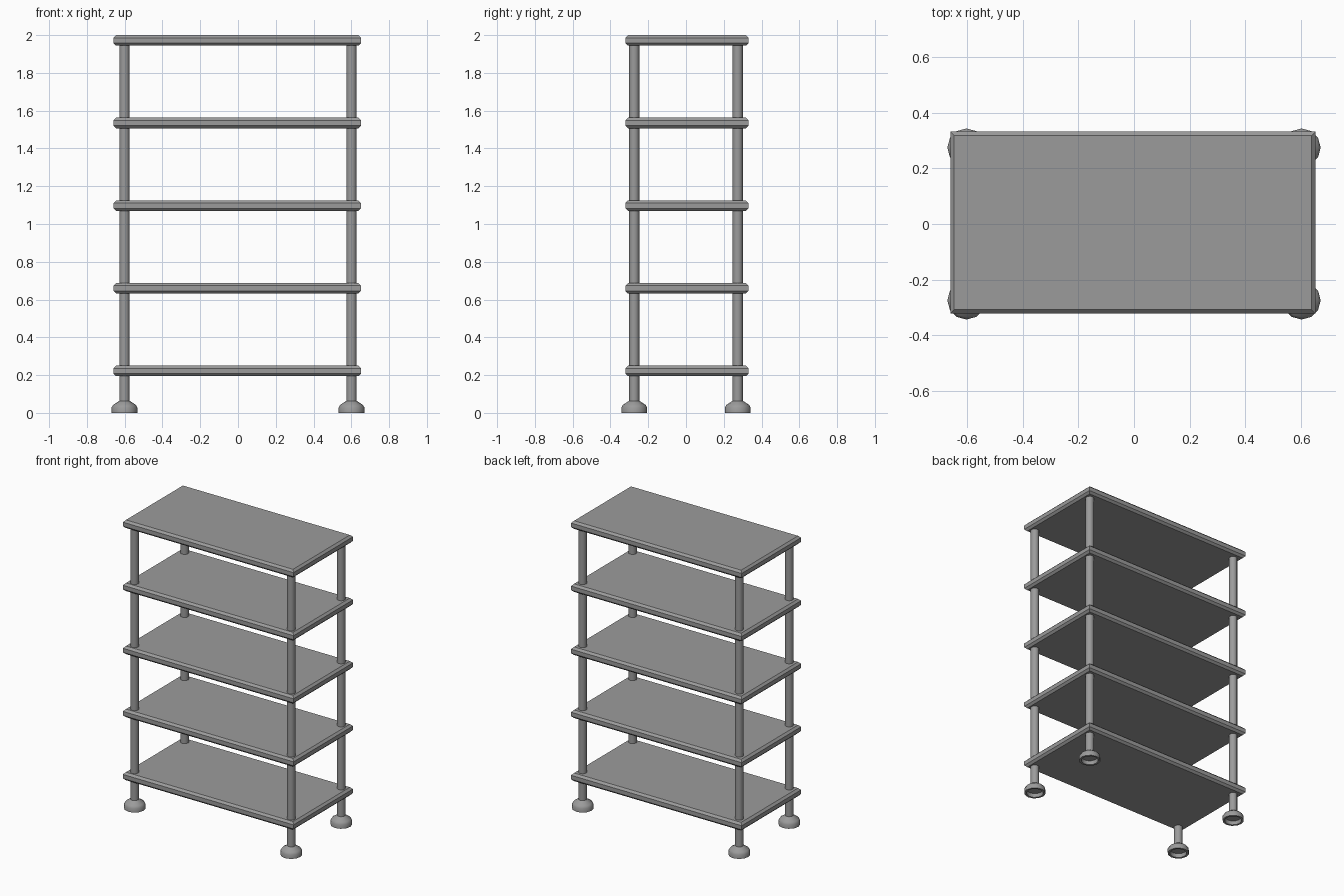
import bpy
import bmesh
from math import pi, radians
from mathutils import Matrix, Vector

cube = bpy.data.objects.get("Cube")
if cube:
    bpy.data.objects.remove(cube, do_unlink=True)

SHELF_SIZE = (1.31, 0.652, 0.056)
SHELF_OFFSET = (-0.004, 0.005)
SHELF_TOP, SHELF_STEP, SHELF_COUNT = 2.0, 0.4375, 5
POST_X, POST_Y, POST_RADIUS = 0.601, 0.274, 0.027
SIDES = 12

grey = bpy.data.materials.new("grey_metal")
grey.use_nodes = True
color = (0.33, 0.33, 0.33, 1)
grey.diffuse_color = color
grey.node_tree.nodes["Principled BSDF"].inputs["Base Color"].default_value = color


def add_object(name, bm, location, smooth=False):
    bmesh.ops.recalc_face_normals(bm, faces=bm.faces)
    mesh = bpy.data.meshes.new(name)
    bm.to_mesh(mesh)
    bm.free()
    mesh.materials.append(grey)
    obj = bpy.data.objects.new(name, mesh)
    obj.location = location
    bpy.context.collection.objects.link(obj)
    if smooth:
        bpy.ops.object.select_all(action="DESELECT")
        obj.select_set(True)
        bpy.context.view_layer.objects.active = obj
        bpy.ops.object.shade_smooth_by_angle(angle=radians(32))
    return obj


# Shelf boards with chamfered top and bottom rims
def add_shelf(name, z_top):
    bm = bmesh.new()
    bmesh.ops.create_cube(bm, size=1, matrix=Matrix.Diagonal((*SHELF_SIZE, 1)))
    rims = [e for e in bm.edges if abs(e.verts[0].co.z - e.verts[1].co.z) < 0.001]
    bmesh.ops.bevel(bm, geom=rims, offset=0.014, segments=1, affect="EDGES")
    add_object(name, bm, (*SHELF_OFFSET, z_top - SHELF_SIZE[2] / 2))


# Turned parts from a radius and height profile
def add_turned(name, profile, location):
    bm = bmesh.new()
    verts = [bm.verts.new(Vector((r, 0, z))) for r, z in profile]
    edges = [bm.edges.new(pair) for pair in zip(verts, verts[1:])]
    bmesh.ops.spin(bm, geom=verts + edges, axis=(0, 0, 1), cent=(0, 0, 0),
                   angle=2 * pi, steps=SIDES)
    bmesh.ops.remove_doubles(bm, verts=bm.verts, dist=0.0005)
    add_object(name, bm, location, smooth=True)


for i in range(SHELF_COUNT):
    add_shelf(f"shelf_{i + 1}", SHELF_TOP - (SHELF_COUNT - 1 - i) * SHELF_STEP)

# Posts and hollow cup feet at the four corners
post_profile = [(0, 0.04), (POST_RADIUS, 0.04), (POST_RADIUS, 1.97), (0, 1.97)]
foot_profile = [(0, 0.025), (0.05, 0.025), (0.055, 0), (0.0687, 0),
                (0.0687, 0.028), (0.06, 0.042), (POST_RADIUS, 0.064), (0, 0.064)]
for y, depth in ((-POST_Y, "front"), (POST_Y, "back")):
    for x, side in ((POST_X, "left"), (-POST_X, "right")):
        add_turned(f"{depth}_{side}_post", post_profile, (x, y, 0))
        add_turned(f"{depth}_{side}_foot", foot_profile, (x, y, 0))
